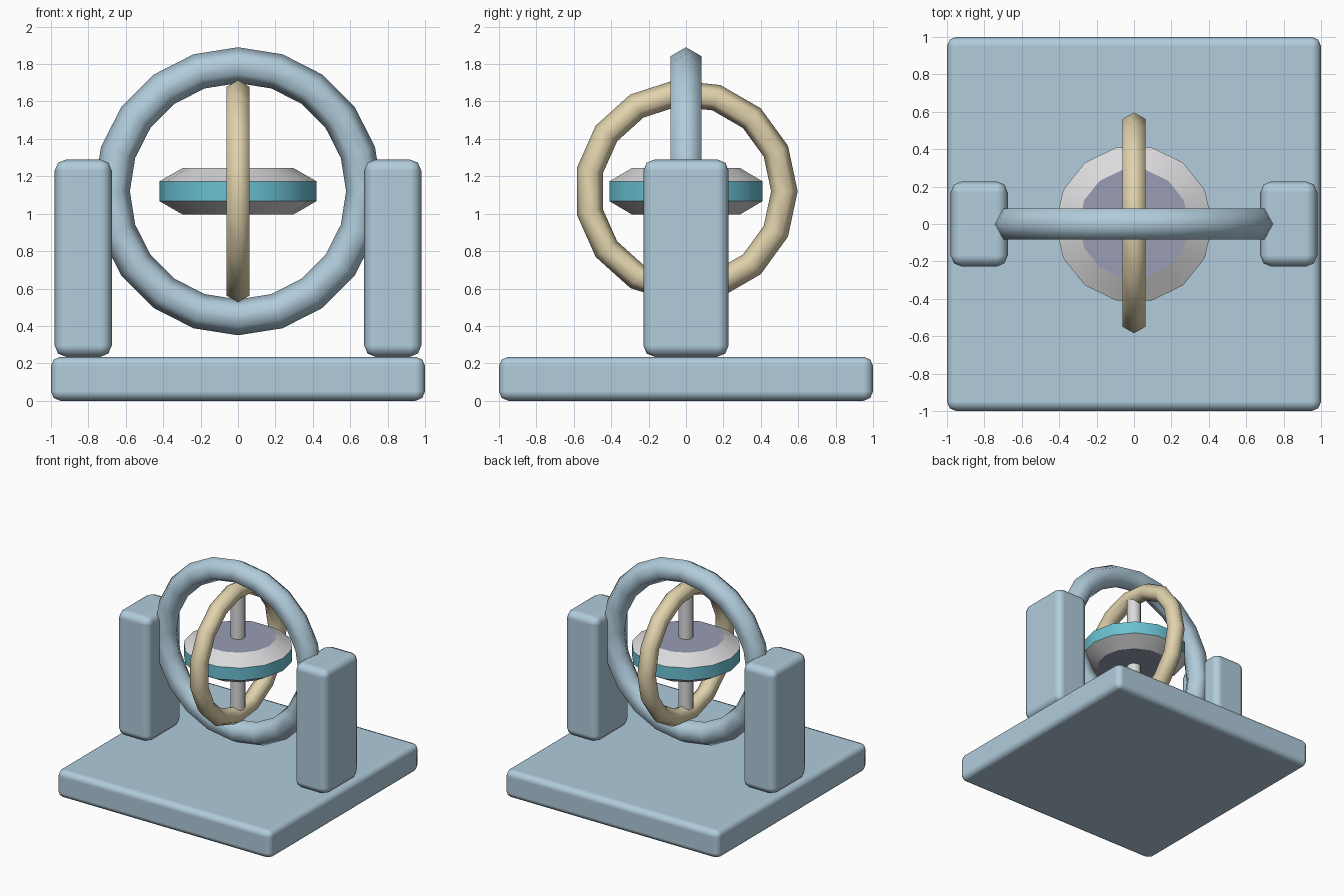
import bpy, bmesh, math

if "Cube" in bpy.data.objects:
    bpy.data.objects.remove(bpy.data.objects["Cube"])


def material(name, rgb):
    m = bpy.data.materials.new(name)
    lin = [(c / 255 / 12.92) if c < 11 else ((c / 255 + 0.055) / 1.055) ** 2.4 for c in rgb]
    m.diffuse_color = (*lin, 1)
    m.use_nodes = True
    m.node_tree.nodes["Principled BSDF"].inputs["Base Color"].default_value = m.diffuse_color
    return m


BLUE = material("pale_blue", (177, 204, 220))
TAN = material("sand", (224, 210, 172))
TEAL = material("teal", (106, 192, 210))
GREY = material("light_grey", (218, 218, 220))
SLATE = material("slate", (152, 157, 180))

CENTRE = 1.12  # height of the gimbal centre


def finish(obj, name, *mats):
    obj.name = name
    for m in mats:
        obj.data.materials.append(m)
    return obj


def rounded_box(name, lo, hi, bevel):
    mid = [(a + b) / 2 for a, b in zip(lo, hi)]
    bpy.ops.mesh.primitive_cube_add(size=1, location=mid)
    obj = finish(bpy.context.object, name, BLUE)
    obj.scale = [b - a for a, b in zip(lo, hi)]
    bpy.ops.object.transform_apply(location=False, rotation=False, scale=True)
    bpy.ops.object.shade_smooth()
    mod = obj.modifiers.new("Bevel", 'BEVEL')
    mod.width, mod.segments, mod.harden_normals = bevel, 2, True
    return obj


def ring(name, mat, outer, minor, segments, rotation):
    bpy.ops.mesh.primitive_torus_add(
        major_radius=outer - minor, minor_radius=minor, major_segments=segments,
        minor_segments=6, location=(0, 0, CENTRE), rotation=rotation)
    bpy.ops.object.shade_smooth()
    return finish(bpy.context.object, name, mat)


# Base and the two supports
rounded_box("base", (-1, -1, 0), (1, 1, 0.235), 0.05)
for side, name in ((-1, "left_support"), (1, "right_support")):
    x0, x1 = sorted((side * 0.675, side * 0.98))
    rounded_box(name, (x0, -0.228, 0.235), (x1, 0.228, 1.29), 0.06)

# Outer ring faces the front, inner ring is crossed to it
ring("outer_ring", BLUE, 0.77, 0.096, 20, (math.pi / 2, 0, 0))
ring("inner_ring", TAN, 0.597, 0.071, 15, (math.pi / 2, 0, math.pi / 2))

# Axle
bpy.ops.mesh.primitive_cylinder_add(vertices=14, radius=0.056, depth=1.06,
                                    location=(0, 0, CENTRE))
bpy.ops.object.shade_smooth_by_angle(angle=math.radians(35))
finish(bpy.context.object, "axle", GREY)

# Rotor: a lathed profile of radius and height, 14 sides
SIDES = 14
profile = [(0.295, -0.125), (0.42, -0.053), (0.42, 0.053), (0.295, 0.125)]
bm = bmesh.new()
loops = [[bm.verts.new((r * math.cos(a), r * math.sin(a), z))
          for a in (2 * math.pi * i / SIDES for i in range(SIDES))]
         for r, z in profile]
for k in range(len(loops) - 1):
    low, high = loops[k], loops[k + 1]
    for i in range(SIDES):
        j = (i + 1) % SIDES
        face = bm.faces.new((low[i], low[j], high[j], high[i]))
        face.material_index = 1 if k == 1 else 0
for cap in (loops[0][::-1], loops[-1]):
    bm.faces.new(cap).material_index = 2
mesh = bpy.data.meshes.new("rotor")
bm.to_mesh(mesh)
bm.free()
rotor = finish(bpy.data.objects.new("rotor", mesh), "rotor", GREY, TEAL, SLATE)
rotor.location.z = CENTRE
bpy.context.collection.objects.link(rotor)
bpy.ops.object.select_all(action='DESELECT')
rotor.select_set(True)
bpy.context.view_layer.objects.active = rotor
bpy.ops.object.shade_smooth_by_angle(angle=math.radians(28))
